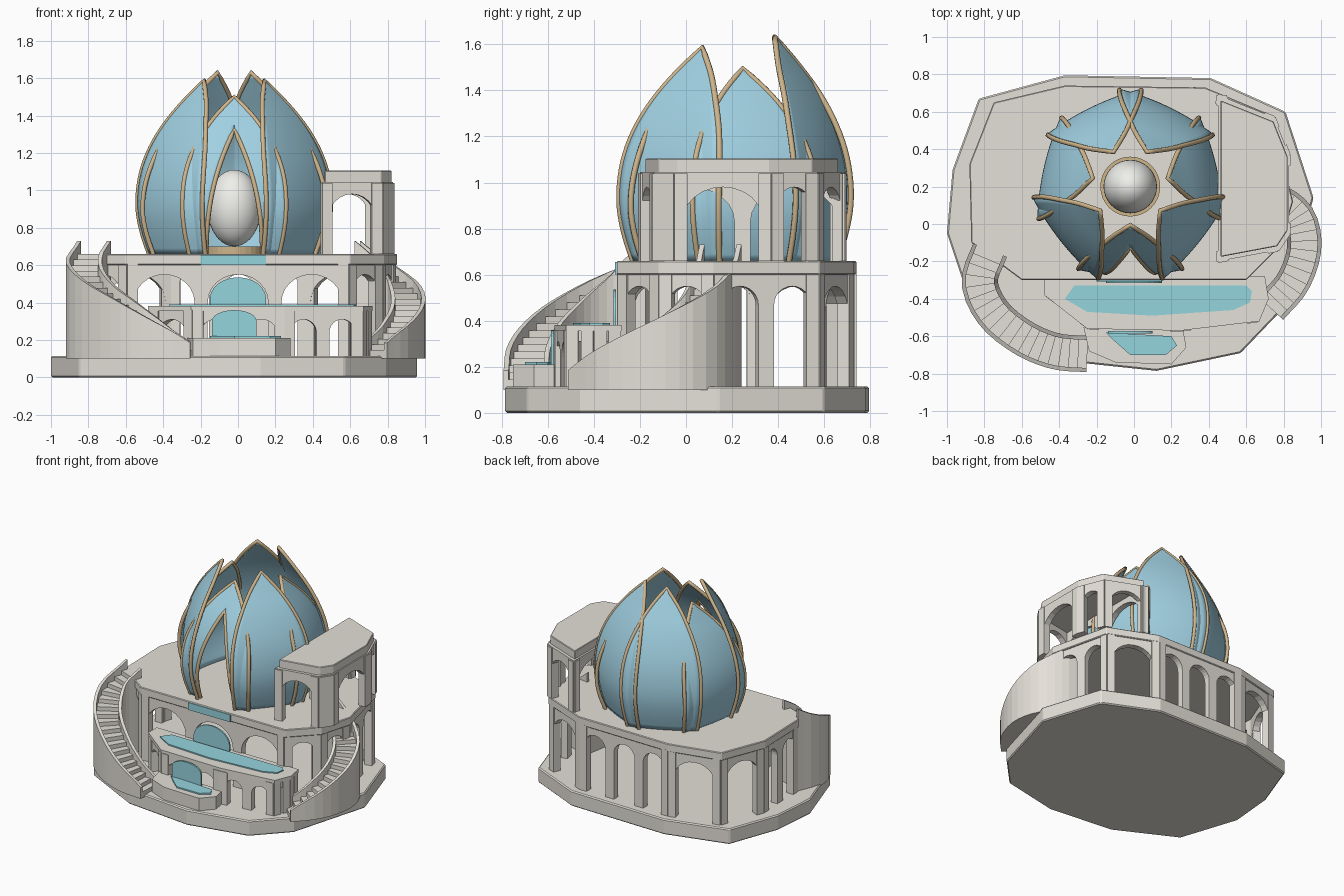
import bpy, bmesh, math
from mathutils import Vector as V

if "Cube" in bpy.data.objects:
    bpy.data.objects.remove(bpy.data.objects["Cube"])


def mat(name, c):
    m = bpy.data.materials.new(name)
    m.diffuse_color = (*c, 1)
    m.use_nodes = True
    m.node_tree.nodes["Principled BSDF"].inputs["Base Color"].default_value = m.diffuse_color
    return m


STONE = mat("stone", (.78, .75, .69))
BLUE = mat("petal_blue", (.36, .64, .77))
GOLD = mat("bronze", (.62, .46, .26))
WATER = mat("water", (.3, .66, .73))
PEARL = mat("pearl", (.86, .86, .83))


def finish(name, bm, m, smooth=False, bevel=0):
    bmesh.ops.remove_doubles(bm, verts=bm.verts, dist=1e-5)
    bmesh.ops.recalc_face_normals(bm, faces=bm.faces)
    me = bpy.data.meshes.new(name)
    bm.to_mesh(me)
    bm.free()
    o = bpy.data.objects.new(name, me)
    bpy.context.collection.objects.link(o)
    me.materials.append(m)
    if smooth:
        for p in me.polygons:
            p.use_smooth = True
    if bevel:
        b = o.modifiers.new("bevel", "BEVEL")
        b.width, b.segments = bevel, 1
    return o


def add_extrude(bm, pts, vec):
    f = bm.faces.new([bm.verts.new(p) for p in pts])
    r = bmesh.ops.extrude_face_region(bm, geom=[f], use_keep_orig=True)
    bmesh.ops.translate(bm, vec=vec, verts=[g for g in r["geom"] if isinstance(g, bmesh.types.BMVert)])


def extrude(name, pts, vec, m=STONE, bevel=0):
    bm = bmesh.new()
    add_extrude(bm, pts, vec)
    return finish(name, bm, m, bevel=bevel)


def prism(name, plan, z0, z1, m=STONE, bevel=0):
    return extrude(name, [(x, y, z0) for x, y in plan], (0, 0, z1 - z0), m, bevel)


def add_grid(bm, rows, caps=False):
    vs = [[bm.verts.new(p) for p in r] for r in rows]
    for a, b in zip(vs, vs[1:]):
        for i in range(len(a) - 1):
            bm.faces.new((a[i], a[i + 1], b[i + 1], b[i]))
    if caps:
        bm.faces.new(vs[0][:-1])
        bm.faces.new(vs[-1][:-1])


def spline(k, t):
    """Catmull-Rom through evenly spaced knots, t in 0..1."""
    n = len(k) - 1
    i = min(int(t * n), n - 1)
    f = t * n - i
    b, c = k[i], k[i + 1]
    a = k[i - 1] if i else b * 2 - c
    d = k[i + 2] if i + 2 <= n else c * 2 - b
    return b + ((c - a) + ((a * 2 - b * 5 + c * 4 - d) + (b * 3 - a - c * 3 + d) * f) * f) * f * .5


def arcade(name, plan, z0, z1, closed=True, span=.26, bays={}, post=.07, thick=.05, head=.06):
    """Walls with arched openings along a counter-clockwise plan, with corner posts."""
    bm = bmesh.new()
    n = len(plan)
    for e in range(n if closed else n - 1):
        p, q = V((*plan[e], 0)), V((*plan[(e + 1) % n], 0))
        L = (q - p).length
        d = (q - p) / L
        k = bays.get(e, max(1, round(L / span)))
        pts = [(0, z0)]
        for j in range(k):
            a, b = L * j / k + post / 2, L * (j + 1) / k - post / 2
            h = (b - a) / 2
            if h < .02:
                continue
            rise = min(h, .15)
            zs = z1 - head - rise
            pts.append((a, z0))
            pts += [(a + h - h * math.cos(s * math.pi / 12), zs + rise * math.sin(s * math.pi / 12)) for s in range(13)]
            pts.append((b, z0))
        pts += [(L, z0), (L, z1), (0, z1)]
        add_extrude(bm, [p + d * s + V((0, 0, z)) for s, z in pts], V((-d.y, d.x, 0)) * thick)
        r = .028
        nrm = V((-d.y, d.x, 0))
        for c in (p + d * r, q - d * r):
            add_extrude(bm, [c + d * r * sx + nrm * (.02 + r * sy) + V((0, 0, z0))
                             for sx, sy in ((-1, -1), (1, -1), (1, 1), (-1, 1))], (0, 0, z1 - z0))
    return finish(name, bm, STONE)


def inset(plan, s):
    cx = sum(p[0] for p in plan) / len(plan)
    cy = sum(p[1] for p in plan) / len(plan)
    return [(cx + (x - cx) * s, cy + (y - cy) * s) for x, y in plan]


# base plinth
prism("base", [(.12, -.785), (.57, -.69), (.79, -.46), (.96, .14), (.81, .6), (.41, .78), (-.37, .795),
               (-.83, .67), (-.97, .29), (-1, -.05), (-.85, -.5), (-.4, -.73)], 0, .115, bevel=.008)

# main storey: arcade and terrace floor
hall = [(-.6, -.3), (.6, -.3), (.78, -.12), (.85, .12), (.74, .58), (.38, .73), (-.37, .74),
        (-.75, .65), (-.88, .32), (-.87, -.1)]
arcade("hall_arcade", inset(hall, .985), .115, .61, bays={0: 3})
prism("main_terrace", hall, .6, .66, bevel=.005)

# middle terrace and its arches
mid = [(-.48, -.28), (-.48, -.38), (-.25, -.56), (.25, -.57), (.67, -.52), (.72, -.4), (.7, -.28)]
arcade("middle_arcade", inset(mid, .98), .115, .36, closed=False, span=.25, head=.05)
prism("middle_terrace", mid, .355, .382)
prism("middle_pool", [(-.37, -.4), (-.32, -.33), (.6, -.33), (.63, -.36), (.62, -.42), (.53, -.46),
                      (.1, -.49), (-.25, -.47)], .375, .39, WATER)

# lower basin
prism("lower_basin", [(-.27, -.55), (-.24, -.68), (-.1, -.74), (.2, -.75), (.28, -.66), (.26, -.55)], .115, .21)
prism("lower_pool", [(-.15, -.58), (.2, -.6), (.23, -.65), (.17, -.7), (-.02, -.7), (-.1, -.63)], .2, .22, WATER)


# waterfalls
def arch_sheet(name, cx, y, w, z0, zs, rise):
    pts = [(cx - w, y, z0)] + [(cx - w * math.cos(s * math.pi / 12), y, zs + rise * math.sin(s * math.pi / 12))
                               for s in range(13)] + [(cx + w, y, z0)]
    extrude(name, pts, (0, .012, 0), WATER)


prism("top_spill", [(-.2, -.308), (.15, -.308), (.15, -.22), (-.2, -.22)], .6, .655, WATER)
arch_sheet("upper_waterfall", 0, -.315, .15, .38, .42, .115)
arch_sheet("lower_waterfall", -.02, -.585, .12, .21, .3, .06)


# curved stairs with solid sides
def stair(name, pts, n, w=.15):
    k = [V((x, y, 0)) for x, y in pts]
    c = [spline(k, i / n) for i in range(n + 1)]
    nr = []
    for i in range(n + 1):
        d = (c[min(i + 1, n)] - c[max(i - 1, 0)]).normalized()
        nr.append(V((-d.y, d.x, 0)))
    zs = [.115 + .545 * i / n for i in range(n + 1)]
    Z = V((0, 0, 1))
    bm = bmesh.new()
    for i in range(n):
        add_extrude(bm, [c[i] - nr[i] * w / 2 + Z * .1, c[i + 1] - nr[i + 1] * w / 2 + Z * .1,
                         c[i + 1] + nr[i + 1] * w / 2 + Z * .1, c[i] + nr[i] * w / 2 + Z * .1],
                    (0, 0, zs[i + 1] - .1))
    finish(name + "_steps", bm, STONE)
    bm = bmesh.new()
    for s in (-1, 1):
        rows = []
        for i in range(n + 1):
            a, b = c[i] + nr[i] * s * w / 2, c[i] + nr[i] * s * (w / 2 + .022)
            t = Z * (zs[i] + .07)
            rows.append([a + Z * .1, a + t, b + t, b + Z * .1, a + Z * .1])
        add_grid(bm, rows, caps=True)
    finish(name + "_walls", bm, STONE)


stair("left_stair", [(-.25, -.695), (-.42, -.68), (-.59, -.61), (-.75, -.48), (-.825, -.31), (-.77, -.14)], 18)
stair("right_stair", [(.73, -.45), (.85, -.31), (.91, -.13), (.88, .03), (.77, .12), (.64, .15)], 18, .14)

# side pavilion
pav = [(.45, -.2), (.77, -.14), (.83, -.05), (.83, .37), (.75, .57), (.45, .69)]
arcade("pavilion_arcade", pav, .66, 1.04, span=.4, bays={5: 2, 3: 1}, thick=.045)
prism("pavilion_ceiling", pav, 1.02, 1.045)
prism("pavilion_roof", inset(pav, .94), 1.04, 1.105, bevel=.004)

# central egg on a bronze ring
CX, CY = -.02, .2
bm = bmesh.new()
bmesh.ops.create_uvsphere(bm, u_segments=32, v_segments=20, radius=1)
for v in bm.verts:
    v.co = V((CX + v.co.x * .143, CY + v.co.y * .143, .905 + v.co.z * .205))
finish("egg", bm, PEARL, smooth=True)
prism("egg_ring", [(CX + .16 * math.cos(a * math.pi / 16), CY + .16 * math.sin(a * math.pi / 16))
                   for a in range(32)], .655, .7, GOLD)

# seven lotus petals: radius and half width from foot to tip
RAD = [.41, .445, .465, .462, .44, .4, .345, .275, .205]
WID = [.24, .262, .275, .275, .262, .23, .175, .1, 0]
ROWS = [i / 28 for i in range(29)]


def petal_point(ang, top, t, x):
    r = spline(RAD, t) - .35 * x * x
    ca, sa = math.cos(ang), math.sin(ang)
    return V((CX + r * ca - x * sa, CY + r * sa + x * ca, .66 + (top - .66) * t))


def width(t):
    return max(0, spline(WID, t))


def rib(name, pts):
    cu = bpy.data.curves.new(name, "CURVE")
    cu.dimensions = "3D"
    cu.bevel_depth, cu.bevel_resolution, cu.use_fill_caps = .013, 2, True
    s = cu.splines.new("POLY")
    s.points.add(len(pts) - 1)
    for a, p in zip(s.points, pts):
        a.co = (*p, 1)
    cu.materials.append(GOLD)
    bpy.context.collection.objects.link(bpy.data.objects.new(name, cu))


def opening(t):
    return .15 * max(0, 1 - (t / .79) ** 2.2)


TOPS = [1.5, 1.585, 1.495, 1.63, 1.63, 1.495, 1.585]
for i, top in enumerate(TOPS):
    ang = -math.pi / 2 + i * math.tau / 7
    bm = bmesh.new()
    for s in (-1, 1):
        rows = []
        for t in ROWS:
            a, b = (opening(t) if i == 0 else 0), width(t)
            rows.append([petal_point(ang, top, t, s * (a + (b - a) * j / 7)) for j in range(8)])
        add_grid(bm, rows)
    bmesh.ops.remove_doubles(bm, verts=bm.verts, dist=1e-5)
    o = finish(f"petal_{i + 1}", bm, BLUE, smooth=True)
    sol = o.modifiers.new("thickness", "SOLIDIFY")
    sol.thickness, sol.offset = .014, 0
    rib(f"petal_rib_{i + 1}", [petal_point(ang, top, t, -width(t)) for t in ROWS]
        + [petal_point(ang, top, t, width(t)) for t in ROWS[-2::-1]])
    if i == 0:
        ts = [.79 * j / 20 for j in range(21)]
        rib("doorway_rib", [petal_point(ang, top, t, -opening(t)) for t in ts]
            + [petal_point(ang, top, t, opening(t)) for t in ts[-2::-1]])
